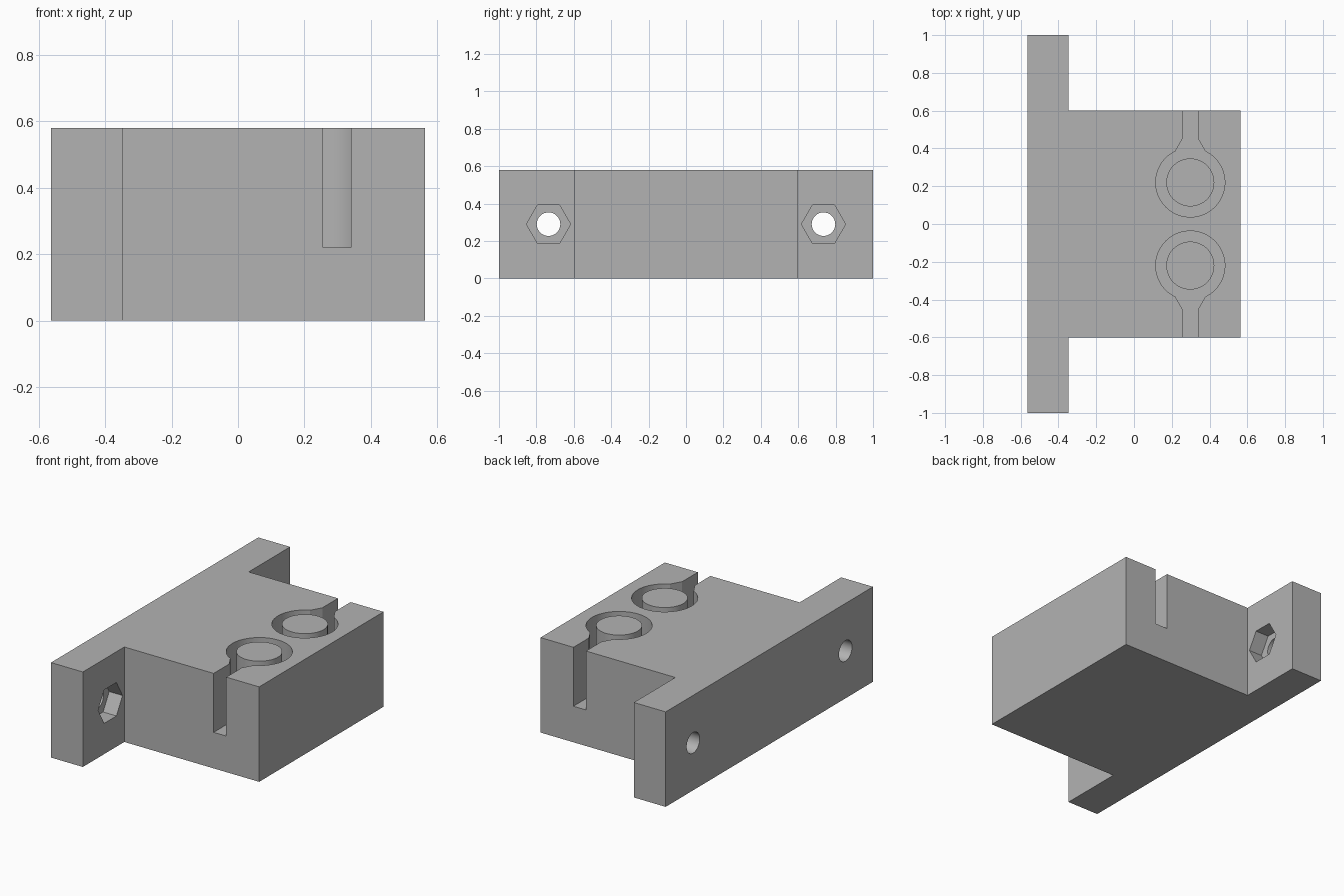
import bpy, bmesh, math
from mathutils import Matrix, Vector

cube = bpy.data.objects.get("Cube")
if cube:
    bpy.data.objects.remove(cube, do_unlink=True)

HEIGHT = 0.58
FLOOR = 0.22
POST = Vector((0.298, 0.22))
RING_R, POST_R = 0.183, 0.127
BOLT_Y, BOLT_Z = 0.735, HEIGHT / 2
FLANGE_BACK, FLANGE_FACE = -0.563, -0.348

grey = bpy.data.materials.new("plain_grey")
grey.use_nodes = True
colour = (0.45, 0.45, 0.45, 1)
grey.diffuse_color = colour
grey.node_tree.nodes["Principled BSDF"].inputs["Base Color"].default_value = colour


def prism(name, outline, low, high, matrix=Matrix()):
    """Extrude a flat outline from low to high along local z."""
    bm = bmesh.new()
    face = bm.faces.new([bm.verts.new((x, y, low)) for x, y in outline])
    top = bmesh.ops.extrude_face_region(bm, geom=[face])["geom"]
    moved = [v for v in top if isinstance(v, bmesh.types.BMVert)]
    bmesh.ops.translate(bm, verts=moved, vec=(0, 0, high - low))
    bmesh.ops.transform(bm, matrix=matrix, verts=bm.verts)
    bmesh.ops.recalc_face_normals(bm, faces=bm.faces)
    mesh = bpy.data.meshes.new(name)
    bm.to_mesh(mesh)
    bm.free()
    mesh.materials.append(grey)
    obj = bpy.data.objects.new(name, mesh)
    bpy.context.collection.objects.link(obj)
    return obj


def circle(radius, sides, centre=(0, 0)):
    return [(centre[0] + radius * math.cos(math.tau * i / sides),
             centre[1] + radius * math.sin(math.tau * i / sides)) for i in range(sides)]


def keyhole(side):
    """Round pocket that flares into a slot running out through the end wall."""
    start = math.atan2(0.165, 0.08)
    sweep = math.tau - (math.pi - 2 * start)
    arc = [(RING_R * math.cos(start - sweep * i / 64),
            RING_R * math.sin(start - sweep * i / 64)) for i in range(65)]
    neck = [(-0.0425, 0.23), (-0.0425, 0.5), (0.0425, 0.5), (0.0425, 0.23)]
    return [(POST.x + x, side * (POST.y + y)) for x, y in arc + neck]


# Block with a long mounting flange
half = [(0.563, 0.6), (FLANGE_FACE, 0.6), (FLANGE_FACE, 1), (FLANGE_BACK, 1)]
body = prism("mounting_block", half + [(x, -y) for x, y in reversed(half)], 0, HEIGHT)

parts = []
for side, word in ((-1, "front"), (1, "rear")):
    # Keyhole channel and the round post standing in it
    parts.append((prism(word + "_channel_cutter", keyhole(side), FLOOR, HEIGHT + 0.1), "DIFFERENCE"))
    parts.append((prism(word + "_post", circle(POST_R, 64, (POST.x, side * POST.y)),
                        FLOOR - 0.05, HEIGHT), "UNION"))
    # Bolt hole with a hexagonal nut pocket
    along_x = Matrix.Translation((0, side * BOLT_Y, BOLT_Z)) @ Matrix(
        ((0, 0, 1, 0), (1, 0, 0, 0), (0, 1, 0, 0), (0, 0, 0, 1)))
    parts.append((prism(word + "_bolt_cutter", circle(0.063, 48), FLANGE_BACK - 0.1,
                        FLANGE_FACE + 0.02, along_x), "DIFFERENCE"))
    parts.append((prism(word + "_nut_cutter", circle(0.118, 6), FLANGE_FACE - 0.09,
                        FLANGE_FACE + 0.05, along_x), "DIFFERENCE"))

for tool, operation in parts:
    tool.hide_render = True
    mod = body.modifiers.new(tool.name, "BOOLEAN")
    mod.object, mod.operation, mod.solver = tool, operation, "EXACT"

# Bake the cuts, then discard the helpers
graph = bpy.context.evaluated_depsgraph_get()
finished = bpy.data.meshes.new_from_object(body.evaluated_get(graph))
body.modifiers.clear()
body.data = finished
for tool, _ in parts:
    bpy.data.objects.remove(tool, do_unlink=True)

bpy.ops.object.select_all(action="DESELECT")
body.select_set(True)
bpy.context.view_layer.objects.active = body
bpy.ops.object.shade_smooth_by_angle(angle=math.radians(25))
